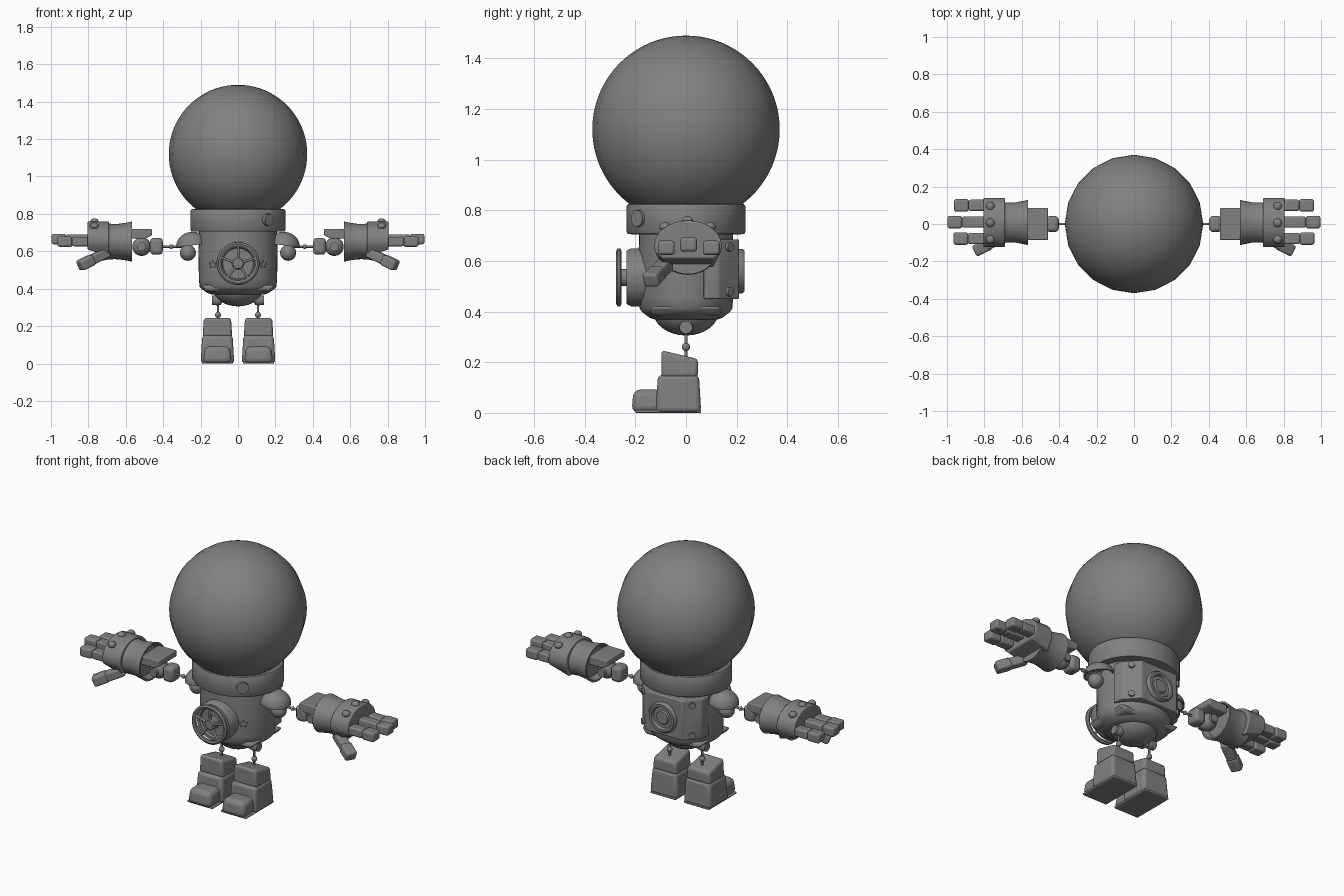
import bpy, bmesh, math
from mathutils import Vector, Matrix

cube = bpy.data.objects.get("Cube")
if cube:
    bpy.data.objects.remove(cube)


def make_material(name, value):
    mat = bpy.data.materials.new(name)
    mat.use_nodes = True
    colour = (value, value, value, 1)
    mat.diffuse_color = colour
    mat.node_tree.nodes["Principled BSDF"].inputs["Base Color"].default_value = colour
    return mat


grey = make_material("suit grey", 0.22)


def finish(name, bm, mirror=False, bevel=0, angle=40):
    """Turn a bmesh into a smooth-shaded object, optionally bevelled and mirrored."""
    bmesh.ops.recalc_face_normals(bm, faces=bm.faces)
    mesh = bpy.data.meshes.new(name)
    bm.to_mesh(mesh)
    bm.free()
    obj = bpy.data.objects.new(name, mesh)
    bpy.context.collection.objects.link(obj)
    mesh.materials.append(grey)
    bpy.ops.object.select_all(action="DESELECT")
    obj.select_set(True)
    bpy.context.view_layer.objects.active = obj
    bpy.ops.object.shade_smooth_by_angle(angle=math.radians(angle))
    if bevel:
        mod = obj.modifiers.new("rounded edges", "BEVEL")
        mod.width, mod.segments = bevel, 3
    if mirror:
        mod = obj.modifiers.new("other side", "MIRROR")
        mod.use_clip = False
        mod.use_mirror_merge = False
    return obj


def aim(axis):
    return Vector(axis).to_track_quat("Z", "Y").to_matrix().to_4x4()


def lathe(name, profile, centre=(0, 0, 0), axis=(0, 0, 1), scale=(1, 1, 1), steps=40, mirror=False):
    """Spin (radius, height) points about an axis, then stretch."""
    bm = bmesh.new()
    verts = [bm.verts.new((r, 0, h)) for r, h in profile]
    edges = [bm.edges.new(pair) for pair in zip(verts, verts[1:])]
    bmesh.ops.spin(bm, geom=verts + edges, cent=(0, 0, 0), axis=(0, 0, 1), angle=math.tau, steps=steps)
    bmesh.ops.remove_doubles(bm, verts=bm.verts, dist=0.0004)
    bm.transform(Matrix.Translation(centre) @ Matrix.Diagonal((*scale, 1)) @ aim(axis))
    return finish(name, bm, mirror)


def ball(name, centre, radius, scale=(1, 1, 1), mirror=False, segments=20, rings=12):
    bm = bmesh.new()
    bmesh.ops.create_uvsphere(bm, u_segments=segments, v_segments=rings, radius=radius)
    bm.transform(Matrix.Translation(centre) @ Matrix.Diagonal((*scale, 1)))
    return finish(name, bm, mirror)


def rod(name, start, end, radius, mirror=False, segments=16):
    a, b = Vector(start), Vector(end)
    bm = bmesh.new()
    bmesh.ops.create_cone(bm, cap_ends=True, segments=segments, radius1=radius, radius2=radius, depth=(b - a).length)
    bm.transform(Matrix.Translation((a + b) / 2) @ aim(b - a))
    return finish(name, bm, mirror)


def block(name, centre, size, bevel=0.012, mirror=True, turn=None, shape=None):
    """Rounded box; shape(co) may move each corner of the unit cube first."""
    bm = bmesh.new()
    bmesh.ops.create_cube(bm, size=1)
    if shape:
        for v in bm.verts:
            v.co = shape(v.co)
    bm.transform(Matrix.Translation(centre) @ (turn or Matrix()) @ Matrix.Diagonal((*size, 1)))
    return finish(name, bm, mirror, bevel)


def prism(name, outline, low, high, bevel=0, mirror=False, plane="xy"):
    """Extrude an outline along z, or along y when it lies in xz."""
    bm = bmesh.new()
    place = (lambda p: (p[0], p[1], low)) if plane == "xy" else (lambda p: (p[0], low, p[1]))
    push = (0, 0, high - low) if plane == "xy" else (0, high - low, 0)
    face = bm.faces.new([bm.verts.new(place(p)) for p in outline])
    new = bmesh.ops.extrude_face_region(bm, geom=[face])["geom"]
    bmesh.ops.translate(bm, vec=push, verts=[v for v in new if isinstance(v, bmesh.types.BMVert)])
    return finish(name, bm, mirror, bevel)


# Helmet and neck collar
ball("helmet", (0, 0, 1.12), 0.37, segments=20, rings=40)
lathe("collar", [(0, .705), (.23, .705), (.25, .707), (.255, .715), (.255, .815), (.25, .824),
                 (.235, .826), (.225, .80), (0, .80)], scale=(1, .92, 1))
rod("collar_rivet", (.145, -.17, .768), (.168, -.195, .768), .033)

# Torso and pelvis
lathe("torso", [(0, .72), (.207, .72), (.212, .6), (.209, .45), (.205, .41), (.19, .395),
                (.16, .375), (.135, .368), (0, .368)], scale=(1, .89, 1))
ball("pelvis", (0, 0, .40), .133, (1, .97, .71), segments=32, rings=16)
prism("torso_skirt", [(-.2, .42), (-.17, .385), (.17, .385), (.2, .42)], -.14, .14, .015, plane="xz")

# Chest drum, hand wheel, and air holes
front = (0, -1, 0)
lathe("chest_drum", [(0, .14), (.115, .14), (.115, .215), (.105, .235), (.088, .235),
                     (.082, .222), (0, .222)], (0, 0, .535), front)
lathe("wheel_rim", [(.092, .258), (.104, .254), (.114, .26), (.114, .27), (.104, .276),
                    (.092, .272), (.092, .258)], (0, 0, .535), front)
lathe("wheel_hub", [(0, .2), (.034, .2), (.034, .262), (.026, .27), (0, .27)], (0, 0, .535), front)
for i in range(5):
    a = math.tau * i / 5 + 0.3
    c, s = math.cos(a), math.sin(a)
    rod(f"wheel_spoke_{i + 1}", (.025 * c, -.262, .535 + .025 * s), (.1 * c, -.266, .535 + .1 * s), .007)
for i in range(5):
    a = math.tau * i / 5 + math.pi / 2
    x, z = .135 + .016 * math.cos(a), .53 + .016 * math.sin(a)
    ball(f"air_hole_{i + 1}", (x, -.187 * math.sqrt(1 - (x / .211) ** 2), z), .005, mirror=True, segments=8, rings=6)

# Backpack with slanted sides, rivets and porthole
prism("backpack", [(-.203, .07), (.203, .07), (.195, .13), (.12, .21), (-.12, .21), (-.195, .13)], .45, .685, .006)
for z in (.478, .655):
    rod("backpack_rivet", (.15, .16, z), (.166, .178, z), .018, mirror=True)
lathe("back_porthole", [(0, .19), (.088, .19), (.088, .222), (.08, .232), (.066, .232),
                        (.06, .217), (.042, .217), (.036, .226), (0, .226)], (0, 0, .56), (0, 1, 0))

# Shoulders: hollow cap, ball and wire arm
lathe("shoulder_cap", [(.085 * math.cos(a), .072 * math.sin(a)) for a in [math.pi * i / 20 for i in range(11)]]
      + [(.0, .06), (.05, .045), (.075, 0), (.085, 0)], (.245, 0, .632), (.12, 0, 1), steps=32, mirror=True)
ball("shoulder_ball", (.268, 0, .592), .043, mirror=True)
rod("arm_wire", (.25, 0, .625), (.5, 0, .625), .006, True, 10)
ball("arm_bead", (.357, 0, .625), .012, mirror=True)

# Elbow joint and guard plate
block("elbow_block", (.436, 0, .627), (.068, .085, .09), .02)
ball("elbow_ball", (.515, 0, .625), .05, mirror=True)
prism("elbow_guard", [(.46, .685), (.495, .668), (.58, .668), (.58, .72), (.46, .72)], -.085, .085, .006, True, "xz")
rod("elbow_pin", (.515, -.06, .625), (.515, .06, .625), .024, True)

# Gauntlet sleeve and cuff
lathe("gauntlet", [(.0, .60), (.09, .60), (.105, .568), (.115, .568), (.11, .59), (.103, .63), (.101, .66),
                   (.104, .70), (.112, .73), (0, .73)], (0, .008, .652), (1, 0, 0), (1, 1.05, .93), 36, True)
cuff = [(.133 * math.cos(a), .66 + .1 * math.sin(a)) for a in [math.pi * (i / 18 * 1.2 - .1) for i in range(19)]]
bm = bmesh.new()
rings = []
for x, drop in ((.69, -.035), (.805, 0)):
    rings.append([bm.verts.new((x, y + .008, z)) for y, z in cuff]
                 + [bm.verts.new((x, y + .008, .61 + drop)) for y in (-.1, .1)])
count = len(rings[0])
for i in range(count):
    j = (i + 1) % count
    bm.faces.new((rings[0][i], rings[0][j], rings[1][j], rings[1][i]))
for ring in rings:
    bm.faces.new(ring)
finish("hand_cuff", bm, True, .006)
for i, (y, z) in enumerate(((-.082, .735), (.006, .758), (.095, .735))):
    ball(f"cuff_rivet_{i + 1}", (.768, y, z), .023, (1, 1, .8), True)

# Three fingers and a thumb, two joints each
for name, y, z, tip in (("index", -.078, .652, .965), ("middle", .01, .665, .997), ("ring", .1, .652, .962)):
    mid = tip - .078
    block(f"{name}_base", ((.79 + mid) / 2, y, z), (mid - .79, .06, .05), .01)
    block(f"{name}_tip", ((mid + tip) / 2, y, z), (tip - mid, .067, .056), .012)
way = Vector((.15, -.075, -.075)).normalized()
turn = way.to_track_quat("X", "Z").to_matrix().to_4x4()
root = Vector((.71, -.075, .59))
block("thumb_base", root + way * .04, (.11, .056, .052), .01, turn=turn)
block("thumb_tip", root + way * .125, (.085, .064, .058), .012, turn=turn)

# Hips and wire legs
ball("hip_ball", (.11, 0, .338), .028, mirror=True)
rod("hip_pin", (.09, 0, .338), (.14, 0, .338), .026, True)
rod("leg_wire", (.107, 0, .2), (.107, 0, .338), .006, True, 10)
ball("leg_bead", (.107, 0, .26), .016, mirror=True)


# Boots
def taper(amount):
    return lambda co: Vector((co.x * (1 - amount * (co.z + .5)), co.y * (1 - amount * (co.z + .5)), co.z))


def ankle(co):
    lean = .38 * co.y if co.z > 0 else 0
    return Vector((co.x * (.92 if co.z > 0 else 1), co.y, co.z - lean))


block("boot_top", (.11, -.025, .185), (.158, .145, .09), .015, shape=ankle)
block("boot_body", (.11, -.03, .076), (.18, .18, .148), .018, shape=taper(.1))
block("boot_toe", (.11, -.15, .047), (.155, .13, .09), .026, shape=taper(.12))
block("boot_sole", (.11, -.07, .006), (.165, .26, .012), .004)
